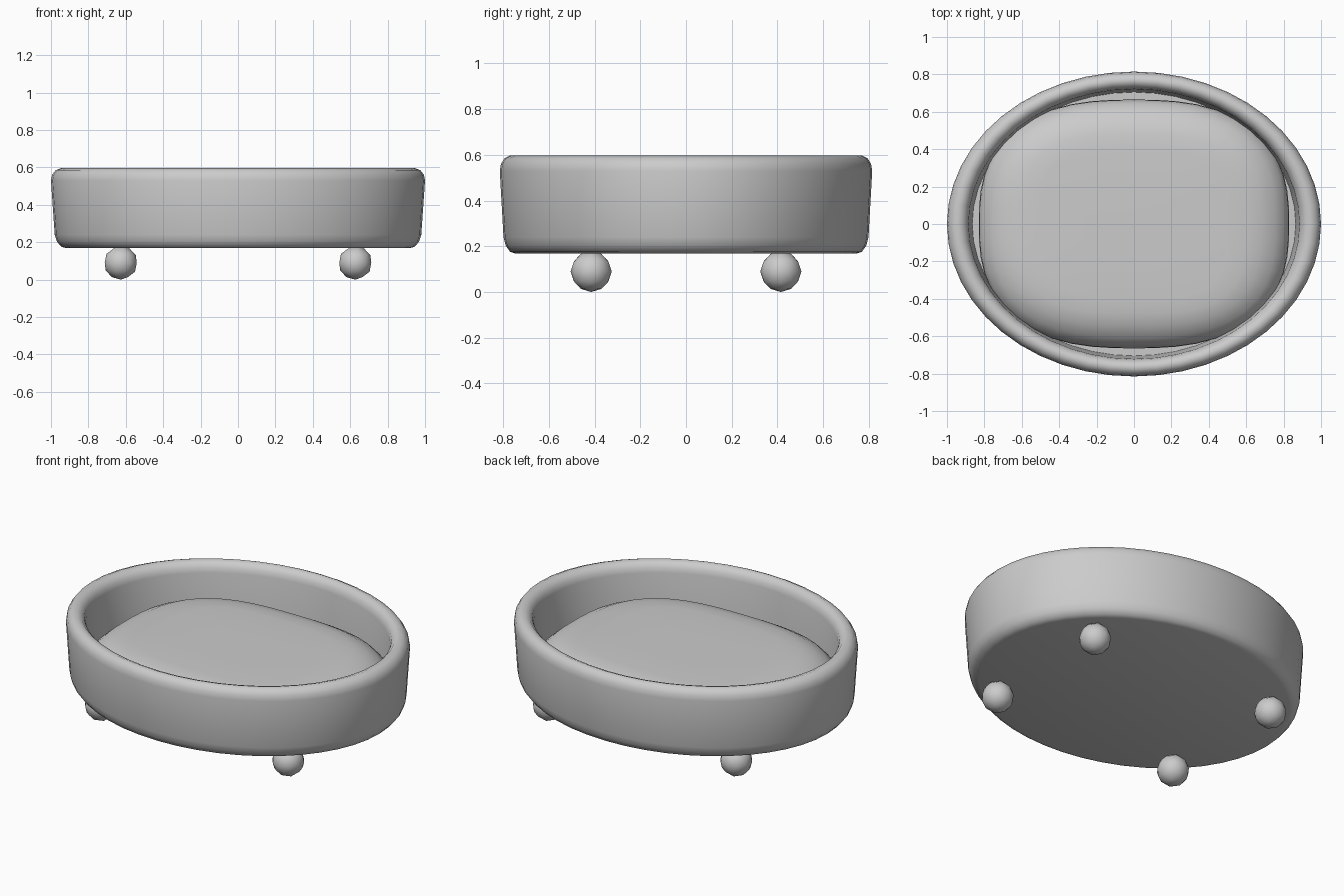
import bpy, bmesh, math
from mathutils import Matrix

if "Cube" in bpy.data.objects:
    bpy.data.objects.remove(bpy.data.objects["Cube"])

grey = bpy.data.materials.new("light grey")
grey.diffuse_color = (0.6, 0.6, 0.6, 1)
grey.use_nodes = True
grey.node_tree.nodes["Principled BSDF"].inputs["Base Color"].default_value = grey.diffuse_color
SIDES, RATIO = 48, 0.815


def add_object(name, bm, angle=50):
    bmesh.ops.recalc_face_normals(bm, faces=bm.faces)
    mesh = bpy.data.meshes.new(name)
    bm.to_mesh(mesh)
    bm.free()
    mesh.materials.append(grey)
    ob = bpy.data.objects.new(name, mesh)
    bpy.context.collection.objects.link(ob)
    bpy.ops.object.select_all(action='DESELECT')
    ob.select_set(True)
    bpy.context.view_layer.objects.active = ob
    bpy.ops.object.shade_smooth_by_angle(angle=math.radians(angle))
    return ob


def oval_ring(bm, rx, ry, z, power=2.0):
    """Ring of vertices on a superellipse; a higher power is boxier."""
    ring = []
    for i in range(SIDES):
        t = 2 * math.pi * i / SIDES
        c, s = math.cos(t), math.sin(t)
        k = (abs(c) ** power + abs(s) ** power) ** (-1 / power)
        ring.append(bm.verts.new((rx * k * c, ry * k * s, z)))
    return ring


def skin(bm, rings):
    for a, b in zip(rings, rings[1:]):
        for i in range(SIDES):
            j = (i + 1) % SIDES
            bm.faces.new((a[i], a[j], b[j], b[i]))
    bm.faces.new(rings[0][::-1])
    bm.faces.new(rings[-1])


# Oval bowl: wall profile (x radius, z) from the underside over the rim to the floor
wall = [(0.915, 0.168), (0.945, 0.176), (0.968, 0.203), (0.98, 0.24),
        (1.0, 0.53), (0.994, 0.56), (0.975, 0.585), (0.945, 0.597),
        (0.915, 0.588), (0.893, 0.565), (0.885, 0.535), (0.865, 0.24)]
bm = bmesh.new()
skin(bm, [oval_ring(bm, r, r * RATIO, z) for r, z in wall])
add_object("oval_bed_wall", bm)

# Cushion: soft pillow (scale, z, boxiness), its corners sinking into the wall
pillow = [(0.9, 0.2, 2.6), (1.0, 0.28, 2.6), (0.995, 0.32, 2.6), (0.97, 0.36, 2.65),
          (0.91, 0.403, 2.75), (0.82, 0.437, 2.9), (0.72, 0.453, 3.2),
          (0.6, 0.458, 3.5), (0.3, 0.46, 3.5)]
bm = bmesh.new()
skin(bm, [oval_ring(bm, 0.83 * s, 0.665 * s, z, n) for s, z, n in pillow])
add_object("cushion", bm, 70)

# Four ball feet
for sx, side in ((-1, "left"), (1, "right")):
    for sy, end in ((-1, "front"), (1, "back")):
        bm = bmesh.new()
        bmesh.ops.create_icosphere(bm, subdivisions=2, radius=0.09,
                                   matrix=Matrix.Translation((sx * 0.627, sy * 0.415, 0.09)))
        add_object(f"{end}_{side}_foot", bm)
